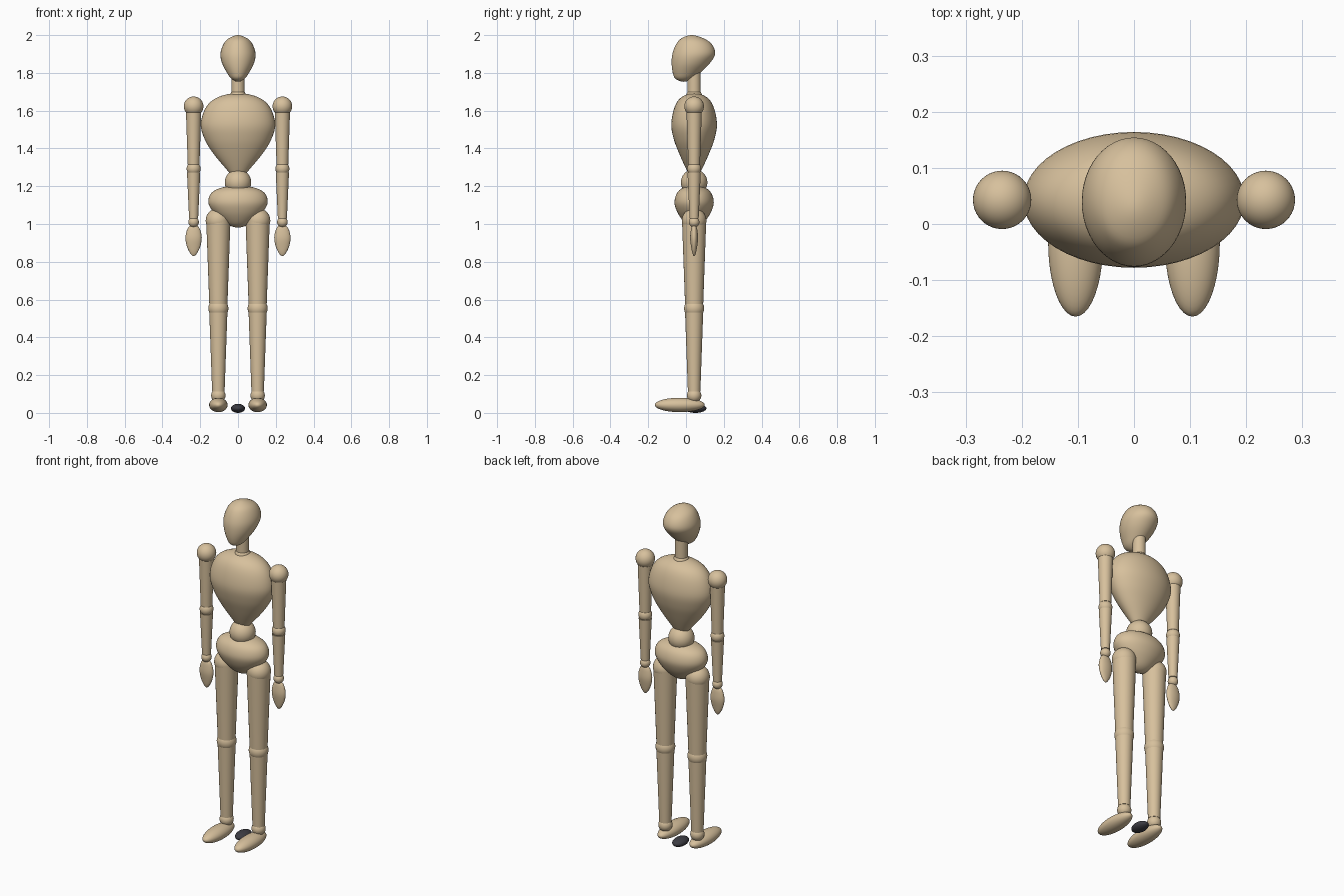
import bpy, bmesh, math
from mathutils import Vector

cube = bpy.data.objects.get("Cube")
if cube:
    bpy.data.objects.remove(cube)

AXIS_Y = 0.043   # depth of the body's centre line
ARM_X, LEG_X = 0.235, 0.104


def material(name, colour):
    mat = bpy.data.materials.new(name)
    mat.use_nodes = True
    mat.diffuse_color = (*colour, 1)
    mat.node_tree.nodes["Principled BSDF"].inputs["Base Color"].default_value = (*colour, 1)
    return mat


WOOD = material("pale wood", (0.68, 0.53, 0.335))
DARK = material("charcoal", (0.045, 0.045, 0.055))


def finish(bm, name, mat):
    bmesh.ops.recalc_face_normals(bm, faces=bm.faces)
    mesh = bpy.data.meshes.new(name)
    bm.to_mesh(mesh)
    bm.free()
    mesh.materials.append(mat)
    obj = bpy.data.objects.new(name, mesh)
    bpy.context.collection.objects.link(obj)
    bpy.ops.object.select_all(action="DESELECT")
    obj.select_set(True)
    bpy.context.view_layer.objects.active = obj
    bpy.ops.object.shade_smooth_by_angle(angle=math.radians(40))
    return obj


def ellipsoid(name, centre, radii, mat=WOOD):
    bm = bmesh.new()
    bmesh.ops.create_uvsphere(bm, u_segments=40, v_segments=24, radius=1)
    bmesh.ops.scale(bm, vec=radii, verts=bm.verts)
    bmesh.ops.translate(bm, vec=centre, verts=bm.verts)
    return finish(bm, name, mat)


def ball(name, x, z, r):
    return ellipsoid(name, (x, AXIS_Y, z), (r, r, r))


def limb(name, x, z_top, r_top, z_low, r_low):
    bm = bmesh.new()
    bmesh.ops.create_cone(bm, cap_ends=True, segments=40, radius1=r_low,
                          radius2=r_top, depth=z_top - z_low)
    bmesh.ops.translate(bm, vec=(x, AXIS_Y, (z_top + z_low) / 2), verts=bm.verts)
    return finish(bm, name, WOOD)


def carved(name, x, rows, steps=5, sides=48):
    """Smooth closed form through oval sections (z, half width, y front, y back)."""
    pts = [Vector((z, w, (b - f) / 2, (b + f) / 2)) for z, w, f, b in rows]

    def beyond(p):   # mirrored section past a pole keeps the end round
        return Vector((p[0], -p[1], -p[2], p[3]))

    pts = [beyond(pts[1])] + pts + [beyond(pts[-2])]
    path = []
    for a, b, c, d in zip(pts, pts[1:], pts[2:], pts[3:]):
        for i in range(steps):
            t = i / steps
            path.append(0.5 * (2 * b + (c - a) * t + (2 * a - 5 * b + 4 * c - d) * t * t
                               + (3 * b - a - 3 * c + d) * t ** 3))
    bm = bmesh.new()
    rings = []
    for z, w, r, cy in path[1:]:
        rings.append([bm.verts.new((x + w * math.cos(u), cy + r * math.sin(u), z))
                      for u in (math.tau * k / sides for k in range(sides))])
    for lo, hi in zip(rings, rings[1:]):
        for k in range(sides):
            n = (k + 1) % sides
            bm.faces.new((lo[k], lo[n], hi[n], hi[k]))
    for p, ring in ((pts[1], rings[0]), (pts[-2], rings[-1])):
        tip = bm.verts.new((x, p[3], p[0]))
        for k in range(sides):
            bm.faces.new((tip, ring[k], ring[(k + 1) % sides]))
    return finish(bm, name, WOOD)


def oval_rows(rows):
    """Sections centred on the body line: (z, half width, half depth)."""
    return [(z, w, AXIS_Y - d, AXIS_Y + d) for z, w, d in rows]


# Head with chin forward and skull swept back
carved("head", 0, [(2.0, 0, 0.03, 0.03), (1.982, 0.05, -0.025, 0.095),
                   (1.95, 0.078, -0.053, 0.138), (1.90, 0.093, -0.072, 0.154),
                   (1.85, 0.084, -0.076, 0.125), (1.80, 0.058, -0.07, 0.075),
                   (1.768, 0.034, -0.055, 0.032), (1.753, 0, -0.012, -0.012)])

# Neck
limb("neck", 0, 1.85, 0.035, 1.70, 0.035)
ball("neck_joint", 0, 1.672, 0.044)

# Torso, waist and pelvis
carved("chest", 0, oval_rows([(1.693, 0, 0), (1.672, 0.105, 0.066), (1.62, 0.168, 0.103),
                              (1.53, 0.197, 0.121), (1.45, 0.177, 0.108),
                              (1.375, 0.132, 0.08), (1.30, 0.07, 0.046),
                              (1.262, 0.035, 0.024), (1.25, 0, 0)]))
ball("waist_joint", 0, 1.22, 0.07)
carved("pelvis", 0, oval_rows([(1.203, 0, 0), (1.193, 0.085, 0.056), (1.165, 0.14, 0.09),
                               (1.115, 0.157, 0.104), (1.065, 0.132, 0.09),
                               (1.02, 0.085, 0.062), (0.992, 0.045, 0.033),
                               (0.981, 0, 0)]))

# Arms and legs on both sides
for side, s in (("left", 1), ("right", -1)):
    ax, lx = s * ARM_X, s * LEG_X
    ball(side + "_shoulder", ax, 1.623, 0.052)
    limb(side + "_upper_arm", ax, 1.61, 0.041, 1.315, 0.031)
    ball(side + "_elbow", ax, 1.293, 0.037)
    limb(side + "_forearm", ax, 1.272, 0.035, 1.03, 0.024)
    ball(side + "_wrist", ax, 1.01, 0.028)
    carved(side + "_hand", ax, oval_rows([(0.998, 0, 0), (0.985, 0.026, 0.013),
                                          (0.955, 0.039, 0.019), (0.92, 0.043, 0.021),
                                          (0.88, 0.035, 0.016), (0.845, 0.018, 0.009),
                                          (0.83, 0, 0)]))
    ball(side + "_hip", s * 0.106, 1.018, 0.065)
    limb(side + "_thigh", lx, 1.015, 0.064, 0.575, 0.048)
    ball(side + "_knee", lx, 0.553, 0.053)
    limb(side + "_shin", lx, 0.532, 0.048, 0.113, 0.033)
    ball(side + "_ankle", lx, 0.092, 0.038)
    ellipsoid(side + "_foot", (lx, -0.033, 0.042), (0.049, 0.132, 0.038))

# Dark pebble resting between the heels
ellipsoid("floor_peg", (0, 0.05, 0.024), (0.037, 0.058, 0.024), DARK)
